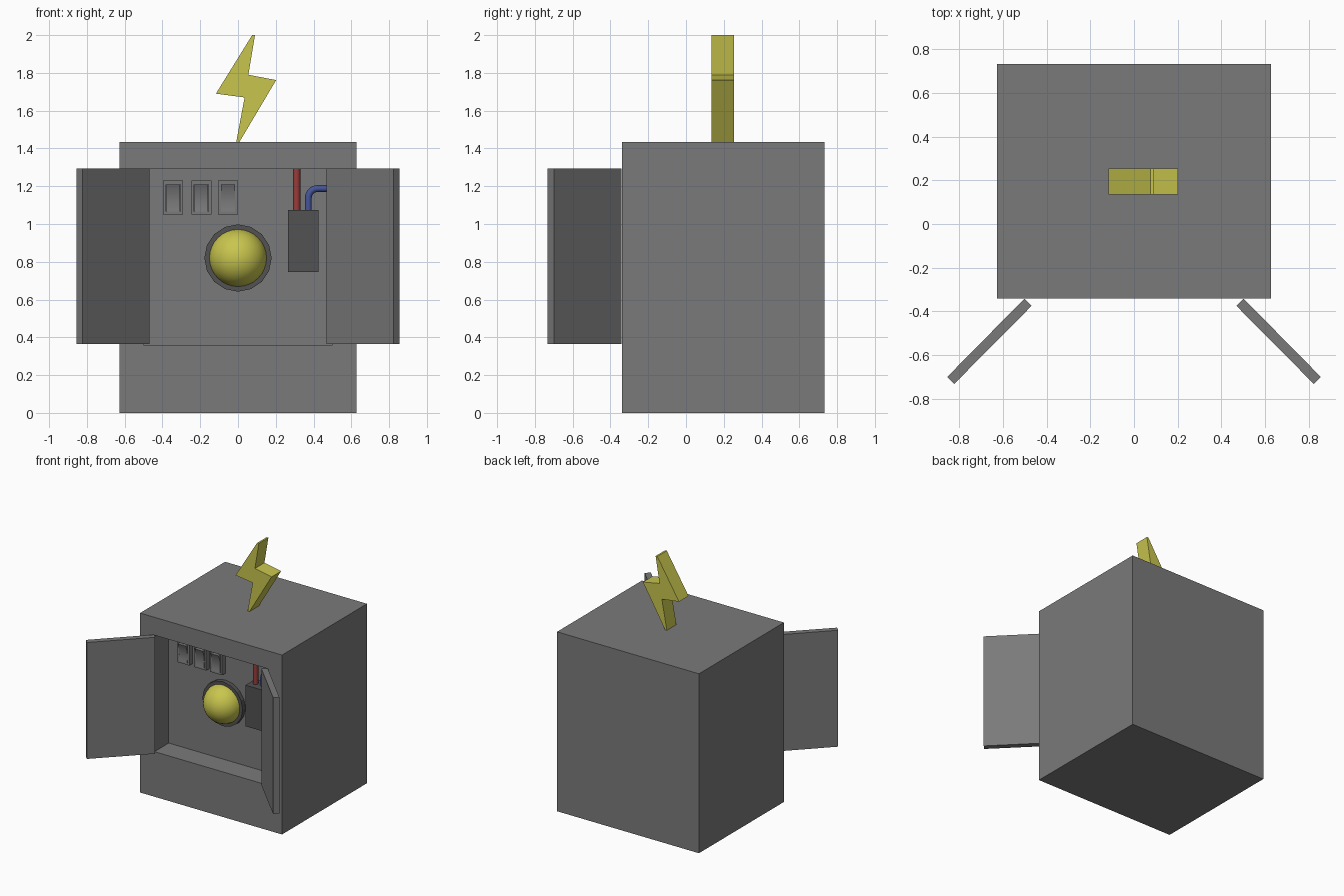
import bpy, bmesh, math
from mathutils import Vector

if "Cube" in bpy.data.objects:
    bpy.data.objects.remove(bpy.data.objects["Cube"])


def material(name, rgb):
    m = bpy.data.materials.new(name)
    m.diffuse_color = (*rgb, 1)
    m.use_nodes = True
    m.node_tree.nodes["Principled BSDF"].inputs["Base Color"].default_value = m.diffuse_color
    return m


GREY = material("grey", (0.195, 0.195, 0.195))
DARK = material("dark_grey", (0.085, 0.085, 0.085))
YELLOW = material("yellow", (0.58, 0.56, 0.075))
RED = material("red", (0.32, 0.045, 0.04))
BLUE = material("blue", (0.06, 0.09, 0.32))


def finish(name, bm, mat=GREY):
    bmesh.ops.recalc_face_normals(bm, faces=bm.faces)
    me = bpy.data.meshes.new(name)
    bm.to_mesh(me)
    bm.free()
    ob = bpy.data.objects.new(name, me)
    bpy.context.collection.objects.link(ob)
    me.materials.append(mat)
    return ob


def prism(name, points, to3d, offset, mat=GREY):
    """Extrude a 2D outline along an offset vector."""
    bm = bmesh.new()
    face = bm.faces.new([bm.verts.new(to3d(*p)) for p in points])
    ext = bmesh.ops.extrude_face_region(bm, geom=[face])["geom"]
    verts = [v for v in ext if isinstance(v, bmesh.types.BMVert)]
    bmesh.ops.translate(bm, verts=verts, vec=offset)
    return finish(name, bm, mat)


def add_box(bm, lo, hi):
    lo, hi = Vector(lo), Vector(hi)
    for v in bmesh.ops.create_cube(bm, size=1)["verts"]:
        v.co = (lo + hi) / 2 + v.co * (hi - lo)


def pipe(name, points, radius, mat):
    cu = bpy.data.curves.new(name, "CURVE")
    cu.dimensions = "3D"
    cu.bevel_depth, cu.bevel_resolution, cu.use_fill_caps = radius, 3, True
    sp = cu.splines.new("POLY")
    sp.points.add(len(points) - 1)
    for p, co in zip(sp.points, points):
        p.co = (*co, 1)
    sp.use_smooth = True
    cu.materials.append(mat)
    ob = bpy.data.objects.new(name, cu)
    bpy.context.collection.objects.link(ob)


def recess(bm, x0, x1, z0, z1, depth):
    """Cut a rectangular pocket into the front (-y) face."""
    face = min(bm.faces, key=lambda f: f.calc_center_median().y)
    bmesh.ops.inset_individual(bm, faces=[face], thickness=0.01)
    mid = face.calc_center_median()
    for v in face.verts:
        v.co.x = x0 if v.co.x < mid.x else x1
        v.co.z = z0 if v.co.z < mid.z else z1
    new = bmesh.ops.extrude_discrete_faces(bm, faces=[face])["faces"][0]
    bmesh.ops.translate(bm, verts=new.verts[:], vec=(0, depth, 0))


BACK = -0.16  # y of the panel at the back of the recess

# Cabinet with recessed front
bm = bmesh.new()
add_box(bm, (-0.627, -0.34, 0), (0.627, 0.732, 1.433))
recess(bm, -0.5, 0.5, 0.36, 1.29, BACK + 0.34)
finish("cabinet", bm)

# Open doors, mirrored
for side, s in (("left", -1), ("right", 1)):
    outline = [(0.502, -0.342), (0.469, -0.375), (0.823, -0.732), (0.855, -0.70)]
    prism(side + "_door", outline, lambda x, y: (s * x, y, 0.365), (0, 0, 0.93))

# Lightning bolt on top
bolt = [(0.075, 2.0), (0.09, 2.0), (0.055, 1.79), (0.202, 1.762),
        (0.005, 1.43), (-0.01, 1.43), (0.035, 1.67), (-0.117, 1.69)]
prism("lightning_bolt", bolt, lambda x, z: (x, 0.135, z), (0, 0.12, 0), YELLOW)

# Rocker switches: frame plus smoothly dished rocker
rocker = [(BACK, 1.065)]
for k in range(9):
    t = k / 8
    rocker.append((BACK - 0.034 - 0.014 * t - 0.012 * (2 * t - 1) ** 2,
                   1.065 + 0.143 * t))
rocker.append((BACK, 1.208))
for i, x in enumerate((-0.343, -0.194, -0.053)):
    bm = bmesh.new()
    add_box(bm, (x - 0.053, BACK - 0.04, 1.05), (x + 0.053, BACK, 1.23))
    recess(bm, x - 0.038, x + 0.038, 1.065, 1.21, 0.025)
    finish(f"switch_frame_{i + 1}", bm)
    ob = prism(f"switch_rocker_{i + 1}", rocker,
               lambda y, z: (x - 0.036, y, z), (0.072, 0, 0))
    bpy.ops.object.select_all(action="DESELECT")
    ob.select_set(True)
    bpy.context.view_layer.objects.active = ob
    bpy.ops.object.shade_smooth_by_angle(angle=math.radians(30))

# Round lamp and its bezel
bpy.ops.mesh.primitive_cylinder_add(vertices=16, radius=0.178, depth=0.04,
                                    location=(0, BACK - 0.015, 0.82),
                                    rotation=(math.pi / 2, 0, 0))
bezel = bpy.context.object
bezel.name = "lamp_bezel"
bezel.data.materials.append(DARK)
bpy.ops.mesh.primitive_uv_sphere_add(segments=32, ring_count=16, radius=0.153,
                                     location=(0, BACK - 0.015, 0.82),
                                     rotation=(math.pi / 2, 0, 0))
lamp = bpy.context.object
lamp.name = "lamp_dome"
lamp.data.materials.append(YELLOW)
bpy.ops.object.shade_smooth()

# Junction box with two pipes
bm = bmesh.new()
add_box(bm, (0.265, -0.285, 0.747), (0.425, BACK, 1.075))
finish("junction_box", bm, DARK)
PY = -0.22
pipe("red_pipe", [(0.31, PY, 1.06), (0.31, PY, 1.29)], 0.02, RED)
bend = [(0.422 - 0.05 * math.cos(a), PY, 1.138 + 0.05 * math.sin(a))
        for a in (math.radians(15 * k) for k in range(7))]
pipe("blue_pipe", [(0.372, PY, 1.06)] + bend + [(0.5, PY, 1.188)], 0.018, BLUE)
